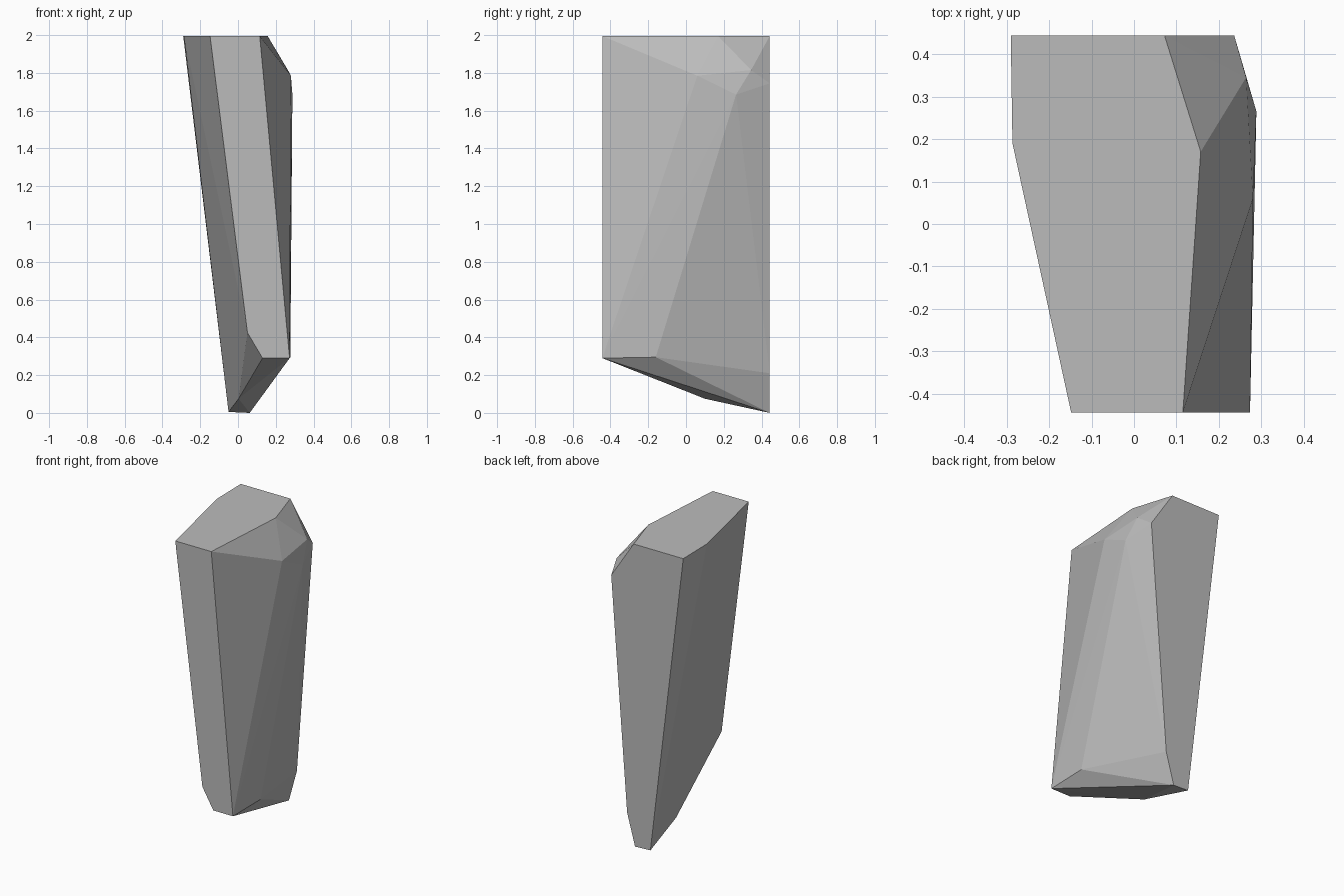
import bpy, bmesh, math

cube = bpy.data.objects.get("Cube")
if cube:
    bpy.data.objects.remove(cube, do_unlink=True)

BACK, FRONT, TOP = 0.443, -0.443, 2.0

# Corners of the slab, grouped by the facet they bound
top_outline = [(x, y, TOP) for x, y in (
    (-0.29, BACK), (0.072, BACK), (0.157, 0.17),
    (0.115, FRONT), (-0.148, FRONT), (-0.286, 0.19))]
front_lower = [(x, FRONT, z) for x, z in ((0.273, 0.295), (0.13, 0.295), (0.05, 0.43))]
back_lower = [(x, BACK, z) for x, z in ((0.236, 1.75), (0.12, 0.215), (0.062, 0.005), (-0.05, 0.01))]
shoulder = [(0.264, 0.345, 1.82), (0.288, 0.265, 1.69), (0.28, 0.06, 1.79)]
underside = [(0.277, -0.16, 0.3), (0.003, 0.1, 0.08)]

# Chiselled stone: convex facets wrapped around the corners
bm = bmesh.new()
for co in top_outline + front_lower + back_lower + shoulder + underside:
    bm.verts.new(co)
hull = bmesh.ops.convex_hull(bm, input=bm.verts)
spare = [g for g in hull["geom_interior"] if isinstance(g, bmesh.types.BMVert)]
bmesh.ops.delete(bm, geom=spare, context="VERTS")
bmesh.ops.dissolve_limit(bm, angle_limit=math.radians(0.5), verts=bm.verts, edges=bm.edges)
bmesh.ops.recalc_face_normals(bm, faces=bm.faces)

# Rest the lowest corner on the ground
lowest = min(v.co.z for v in bm.verts)
bmesh.ops.translate(bm, verts=bm.verts, vec=(0, 0, -lowest))

mesh = bpy.data.meshes.new("stone_slab")
bm.to_mesh(mesh)
bm.free()
stone = bpy.data.objects.new("stone_slab", mesh)
bpy.context.collection.objects.link(stone)

# Plain grey stone
grey = bpy.data.materials.new("stone_grey")
grey.use_nodes = True
colour = (0.5, 0.5, 0.5, 1.0)
grey.diffuse_color = colour
grey.node_tree.nodes["Principled BSDF"].inputs["Base Color"].default_value = colour
mesh.materials.append(grey)
